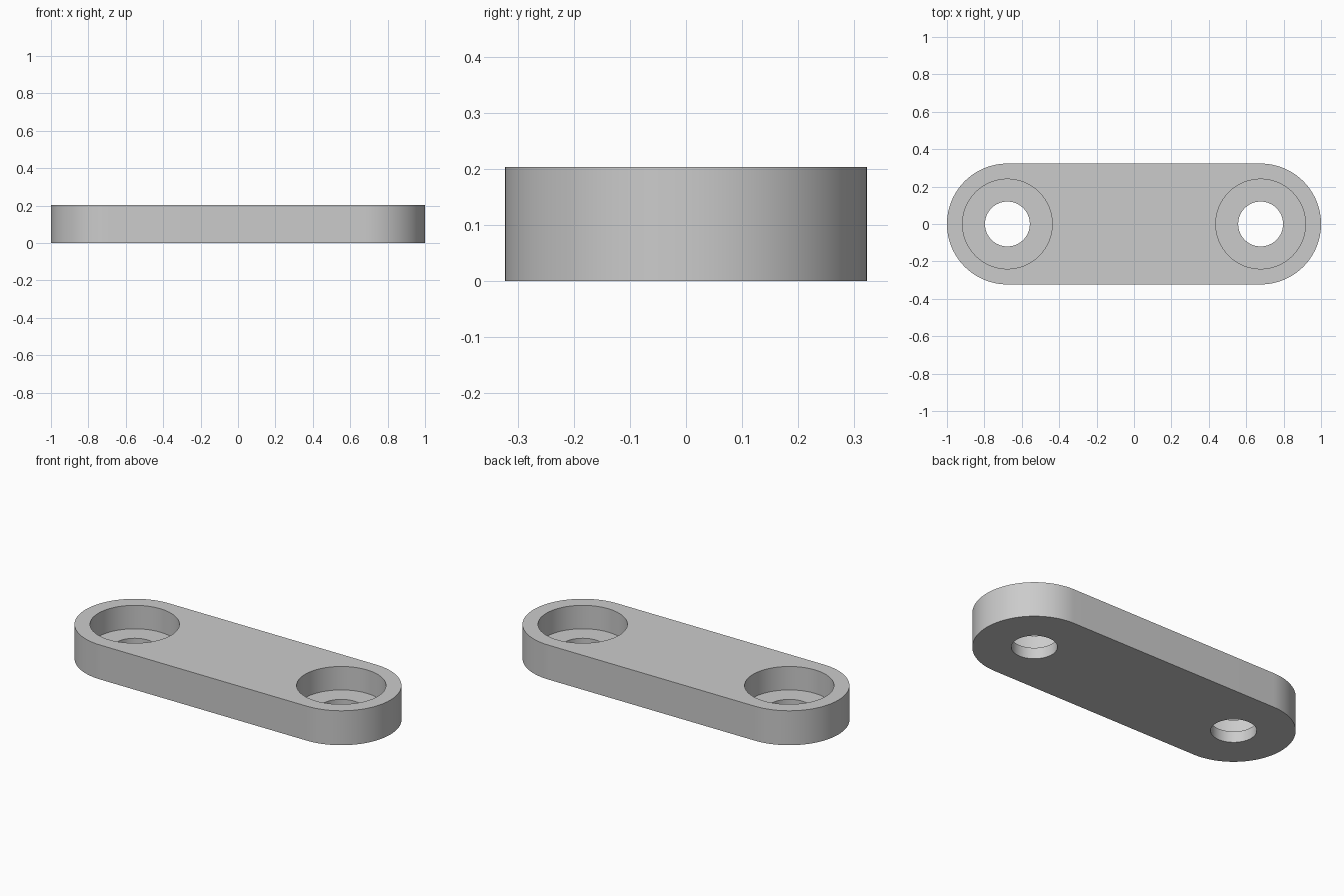
import bpy, bmesh
from math import sin, cos, pi, radians

cube = bpy.data.objects.get("Cube")
if cube:
    bpy.data.objects.remove(cube, do_unlink=True)

HEIGHT, FLOOR = 0.204, 0.065          # plate thickness, counterbore floor
END_R, BORE_R, HOLE_R = 0.323, 0.24, 0.12
END_X = 1 - END_R                     # centre of each rounded end
SEGS = 64

grey = bpy.data.materials.new("light_grey")
grey.use_nodes = True
colour = (0.6, 0.6, 0.6, 1)
grey.diffuse_color = colour
grey.node_tree.nodes["Principled BSDF"].inputs["Base Color"].default_value = colour

bm = bmesh.new()


def arc(cx, r, start, sweep, count):
    return [(cx + r * cos(start + sweep * i / SEGS), r * sin(start + sweep * i / SEGS))
            for i in range(count)]


def loop(points, z):
    """Closed ring of edges at height z."""
    verts = [bm.verts.new((x, y, z)) for x, y in points]
    edges = [bm.edges.new((verts[i - 1], verts[i])) for i in range(len(verts))]
    return verts, edges


def wall(low, high):
    """Quads between two matching rings."""
    a, b = low[0], high[0]
    for i in range(len(a)):
        bm.faces.new((a[i - 1], a[i], b[i], b[i - 1]))


def cap(*rings):
    """Flat face bounded by an outer ring and any inner rings."""
    bmesh.ops.triangle_fill(bm, use_beauty=True, use_dissolve=False,
                            edges=[e for ring in rings for e in ring[1]])


# Rounded outer outline
outline = arc(END_X, END_R, -pi / 2, pi, SEGS + 1) + arc(-END_X, END_R, pi / 2, pi, SEGS + 1)
bottom, top = loop(outline, 0), loop(outline, HEIGHT)
wall(bottom, top)

# Counterbored through hole at each end
hole_rims, bore_rims = [], []
for cx in (-END_X, END_X):
    hole = arc(cx, HOLE_R, 0, 2 * pi, SEGS)
    bore = arc(cx, BORE_R, 0, 2 * pi, SEGS)
    hole_low, hole_high = loop(hole, 0), loop(hole, FLOOR)
    bore_low, bore_high = loop(bore, FLOOR), loop(bore, HEIGHT)
    wall(hole_low, hole_high)
    wall(hole_high, bore_low)
    wall(bore_low, bore_high)
    hole_rims.append(hole_low)
    bore_rims.append(bore_high)

# Underside and top face
cap(bottom, *hole_rims)
cap(top, *bore_rims)
bmesh.ops.recalc_face_normals(bm, faces=bm.faces[:])

mesh = bpy.data.meshes.new("link_plate")
bm.to_mesh(mesh)
bm.free()
mesh.materials.append(grey)
plate = bpy.data.objects.new("link_plate", mesh)
bpy.context.collection.objects.link(plate)

bpy.ops.object.select_all(action='DESELECT')
plate.select_set(True)
bpy.context.view_layer.objects.active = plate
bpy.ops.object.shade_smooth_by_angle(angle=radians(30))
